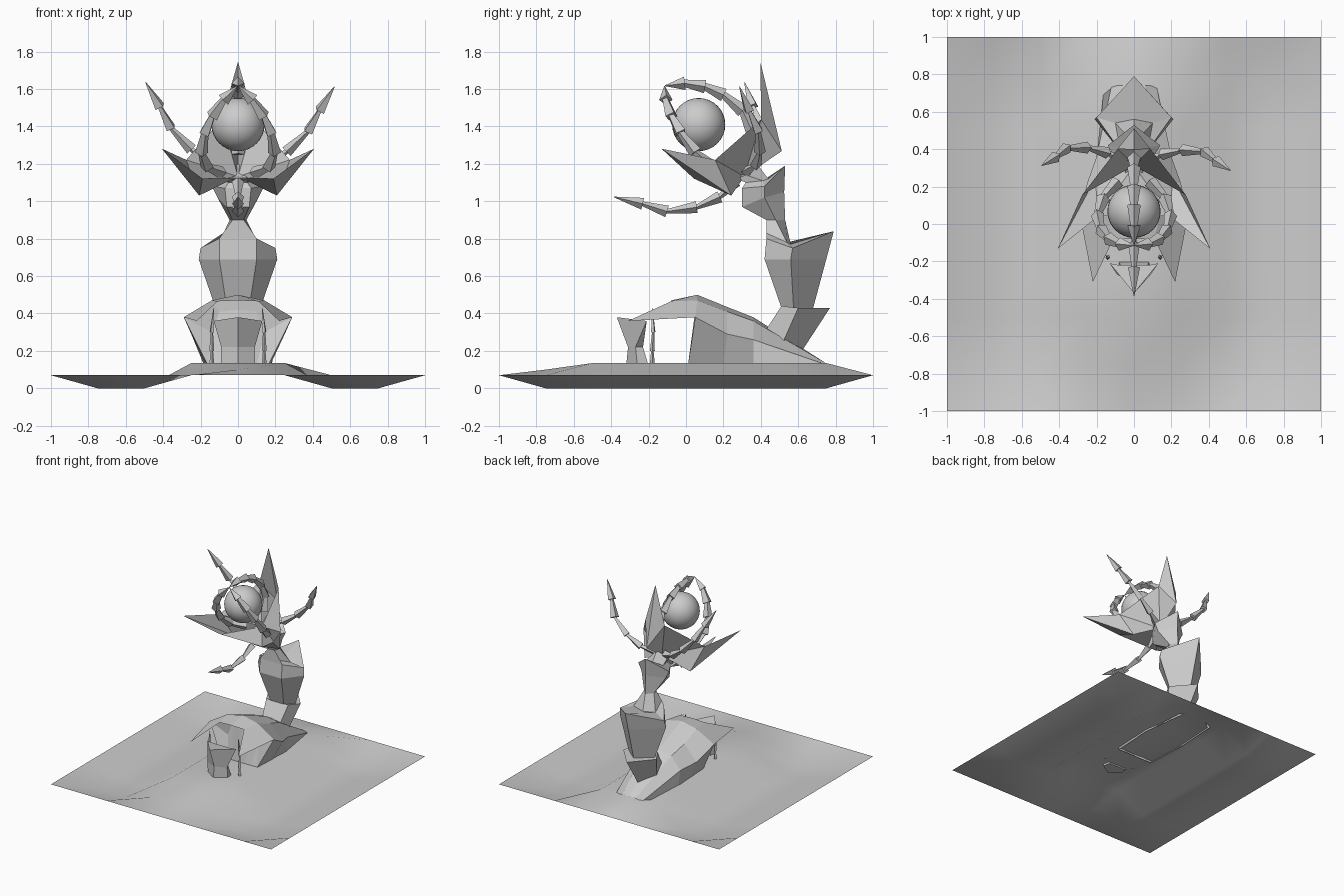
import bpy, bmesh
from math import sin, cos, radians
from mathutils import Vector

if "Cube" in bpy.data.objects:
    bpy.data.objects.remove(bpy.data.objects["Cube"])

CENTRE = Vector((0, 0.068, 1.41))      # orb centre
UP = Vector((0, 0.75, 0.66))           # flower frame: tilted forward
AXIS = Vector((0, -0.66, 0.75))
SIDE = Vector((1, 0, 0))


def flower(r, ang, w):
    """Point in the tilted flower frame: radius, angle, height along axis."""
    a = radians(ang)
    return CENTRE + SIDE * r * cos(a) + UP * r * sin(a) + AXIS * w


def make(name, verts, faces, smooth=False):
    me = bpy.data.meshes.new(name)
    me.from_pydata([tuple(v) for v in verts], [], faces)
    bm = bmesh.new()
    bm.from_mesh(me)
    bmesh.ops.remove_doubles(bm, verts=bm.verts, dist=1e-4)
    bmesh.ops.recalc_face_normals(bm, faces=bm.faces)
    for f in bm.faces:
        f.smooth = smooth
    bm.to_mesh(me)
    bm.free()
    ob = bpy.data.objects.new(name, me)
    bpy.context.collection.objects.link(ob)
    return ob


def loft(name, rings, closed=True, caps=True):
    n = len(rings[0])
    verts = [p for r in rings for p in r]
    faces = []
    for i in range(len(rings) - 1):
        for j in range(n if closed else n - 1):
            k = (j + 1) % n
            faces.append((i*n + j, i*n + k, (i+1)*n + k, (i+1)*n + j))
    if caps:
        faces += [tuple(range(n)), tuple(range((len(rings)-1)*n, len(rings)*n))]
    return make(name, verts, faces)


def pent(front, side, back):
    """Five-point ring: two front points, two sides, one back point."""
    (xf, yf, zf), (xs, ys, zs), (yb, zb) = front, side, back
    return [(-xf, yf, zf), (xf, yf, zf), (xs, ys, zs), (0, yb, zb), (-xs, ys, zs)]


def mirrored(half):
    return [(-x, y, z) for x, y, z in half[:0:-1]] + list(half)


def chain(name, pts, r1, r2):
    """Overlapping four-sided thorns, the last one pointed."""
    verts, faces = [], []
    for i in range(len(pts) - 1):
        a, b = Vector(pts[i]), Vector(pts[i + 1])
        d = (b - a).normalized()
        q = d.to_track_quat('Z', 'Y')
        end = 0.002 if i == len(pts) - 2 else r2
        s = len(verts)
        for p, r in ((a, r1), (b + d * 0.01, end)):
            verts += [p + q @ Vector((r*cos(radians(t)), r*sin(radians(t)), 0))
                      for t in (0, 90, 180, 270)]
        faces += [(s+j, s+(j+1) % 4, s+4+(j+1) % 4, s+4+j) for j in range(4)]
        faces += [(s, s+1, s+2, s+3), (s+4, s+5, s+6, s+7)]
    return make(name, verts, faces)


# ground sheet: flat rim, two side troughs, central mound
def height(i, j):
    x, y = abs(i - 4), abs(j - 4)
    if x == 4 or y == 4:
        return 0.07
    if x in (2, 3):
        return 0.0
    if j == 1:
        return 0.07 if x == 1 else 0.1
    return 0.135


gv = [(-1 + i*0.25, -1 + j*0.25, height(i, j)) for j in range(9) for i in range(9)]
gf = [(j*9+i, j*9+i+1, j*9+i+10, j*9+i+9) for j in range(8) for i in range(8)]
make("ground_sheet", gv, gf, smooth=True)

# low arched root
loft("root_arch", [mirrored(h) for h in (
    [(0, .74, .14), (.06, .74, .14), (.12, .74, .13), (.16, .73, .12)],
    [(0, .36, .38), (.12, .36, .36), (.20, .36, .26), (.18, .36, .12)],
    [(0, .22, .435), (.14, .22, .41), (.25, .22, .29), (.17, .2, .12)],
    [(0, .06, .50), (.14, .06, .47), (.29, .05, .38), (.16, .01, .12)],
    [(0, .05, .42), (.10, .07, .41), (.14, .07, .30), (.16, .01, .12)],
)], closed=False, caps=False)
loft("root_arch_front", [mirrored(h) for h in (
    [(0, .05, .42), (.10, .07, .41), (.14, .07, .30), (.16, .01, .12)],
    [(0, .01, .12), (.05, .01, .12), (.10, .01, .12), (.16, .01, .12)],
)], closed=False, caps=False)

# hood over the front of the root
loft("root_hood", [mirrored(h) for h in (
    [(0, .06, .50), (.14, .06, .47), (.29, .05, .38)],
    [(0, -.08, .47), (.11, -.08, .465), (.22, -.31, .36)],
)], closed=False, caps=False)

# small cup in front (opens to the front)
loft("front_cup", [
    pent((.08, -.20, .12), (.09, -.26, .12), (-.32, .12)),
    pent((.07, -.23, .22), (.09, -.27, .22), (-.31, .22)),
    pent((.08, -.22, .36), (.13, -.21, .36), (-.37, .38)),
])
for s, tag in ((-1, "left"), (1, "right")):
    chain("front_tendril_" + tag,
          [(s*.14, -.18, .13), (s*.14, -.18, .2), (s*.14, -.175, .3), (s*.13, -.18, .42)],
          .013, .006)

# stem made of flaring cups
loft("stem_base", [
    pent((.08, .42, .30), (.10, .52, .25), (.62, .20)),
    pent((.10, .51, .44), (.15, .60, .43), (.77, .43)),
    pent((.06, .52, .43), (.11, .58, .43), (.67, .43)),
])
neck = pent((.03, .43, .90), (.045, .48, .90), (.53, .90))
loft("stem_lower", [
    pent((.06, .51, .43), (.12, .575, .43), (.68, .43)),
    pent((.10, .42, .69), (.21, .56, .69), (.75, .69)),
    pent((.10, .43, .80), (.20, .57, .75), (.79, .84)),
    pent((.08, .43, .83), (.10, .54, .78), (.56, .77)),
    neck,
])
loft("stem_upper", [
    neck,
    pent((.06, .30, .97), (.11, .42, 1.02), (.525, 1.05)),
    pent((.07, .30, 1.07), (.14, .42, 1.08), (.53, 1.19)),
    pent((.05, .32, 1.10), (.08, .41, 1.11), (.44, 1.12)),
    pent((.045, .27, 1.12), (.06, .32, 1.14), (.38, 1.20)),
])

# flower cup with three long pointed petals
hub = flower(0, 0, -.37)
pv, pf = [hub], []
for k in range(3):
    a = 90 + 120 * k
    s, n = 1 + 4*k, 1 + 4*((k + 1) % 3)
    pv += [flower(.47, a, .035), flower(.283, a - 18, -.2),
           flower(.283, a + 18, -.2), flower(.24, a, -.4)]
    pf += [(s, s+1, s+3), (s, s+3, s+2), (0, s+1, s+3), (0, s+3, s+2), (0, s+2, n+1)]
make("petal_cup", pv, pf)

# claws gripping the orb
for k in range(3):
    a = 90 + 120 * k
    chain("claw_%d" % (k + 1), [flower(r, a, w) for r, w in (
        (.10, -.30), (.19, -.22), (.225, -.10), (.205, .03), (.16, .13), (.09, .215), (.01, .27))],
        .036, .018)

# three outward whiskers
for k, a in enumerate((30, 146, 270)):
    chain("whisker_%d" % (k + 1), [flower(r, a, w) for r, w in (
        (.05, -.36), (.17, -.365), (.30, -.325), (.434, -.237), (.505, -.12), (.59, .0))],
        .032, .011)

# orb
bpy.ops.mesh.primitive_uv_sphere_add(segments=32, ring_count=16, radius=.142, location=CENTRE)
bpy.context.object.name = "orb"
bpy.ops.object.shade_smooth()
